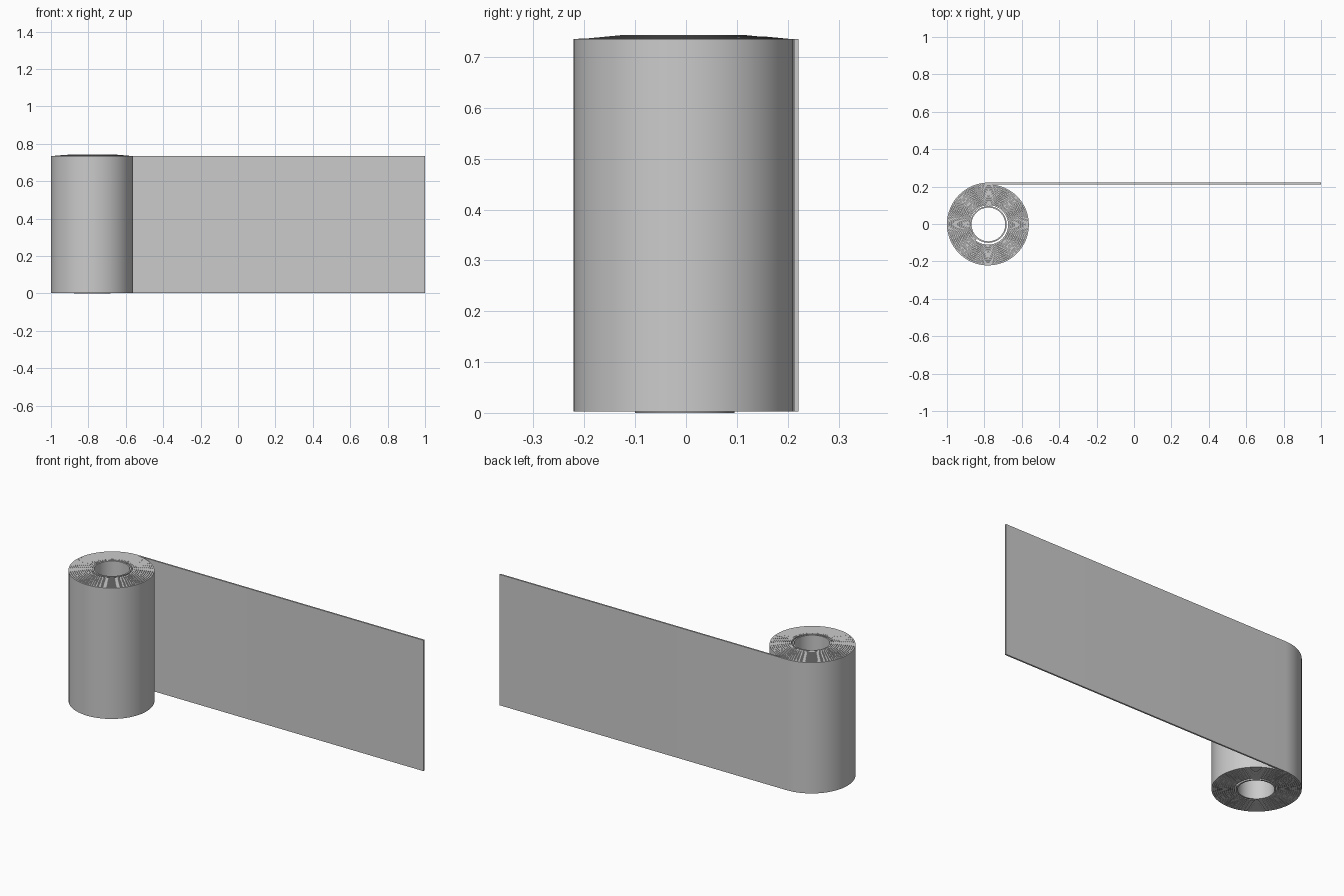
import bpy, bmesh, math

if "Cube" in bpy.data.objects:
    bpy.data.objects.remove(bpy.data.objects["Cube"])

CX, CY = -0.7785, -0.0025      # roll axis
R_OUT, T = 0.2195, 0.009       # outer centreline radius, sheet thickness
PITCH, TURNS, SEG = 0.0102, 11.4, 64


def finish(name, bm):
    bmesh.ops.recalc_face_normals(bm, faces=bm.faces)
    me = bpy.data.meshes.new(name)
    bm.to_mesh(me)
    bm.free()
    ob = bpy.data.objects.new(name, me)
    bpy.context.collection.objects.link(ob)
    bpy.context.view_layer.objects.active = ob
    ob.select_set(True)
    bpy.ops.object.shade_smooth_by_angle(angle=math.radians(30))
    ob.select_set(False)
    return ob


def sweep(name, sections, closed=False):
    """Skin a list of four-point cross-sections."""
    bm = bmesh.new()
    rings = [[bm.verts.new(p) for p in s] for s in sections]
    pairs = list(zip(rings, rings[1:]))
    if closed:
        pairs.append((rings[-1], rings[0]))
    else:
        bm.faces.new(rings[0])
        bm.faces.new(rings[-1])
    for a, b in pairs:
        for i in range(4):
            j = (i + 1) % 4
            bm.faces.new((a[i], a[j], b[j], b[i]))
    return finish(name, bm)


def section(angle, r_in, r_out, z0, z1):
    c, s = math.cos(angle), math.sin(angle)
    return [(CX + r * c, CY + r * s, z)
            for r, z in ((r_in, z0), (r_out, z0), (r_out, z1), (r_in, z1))]


# wound sheet: clockwise spiral, inner turns rise slightly, then a straight tail
n = int(TURNS * SEG)
sheet = []
for i in range(n + 1):
    left = (n - i) / SEG                       # turns still to go
    r = R_OUT - PITCH * left
    top = 0.735 + 0.008 * min(1, max(0, (0.215 - r) / 0.095))
    sheet.append(section(math.pi / 2 + left * math.tau, r - T / 2, r + T / 2, 0.003, top))
sheet.append([(1.0, y, z) for _, y, z in sheet[-1]])
sweep("wound_sheet", sheet)

# inner core tube
sweep("core_tube", [section(math.tau * k / SEG, 0.090, 0.098, 0.0, 0.743)
                    for k in range(SEG)], closed=True)
